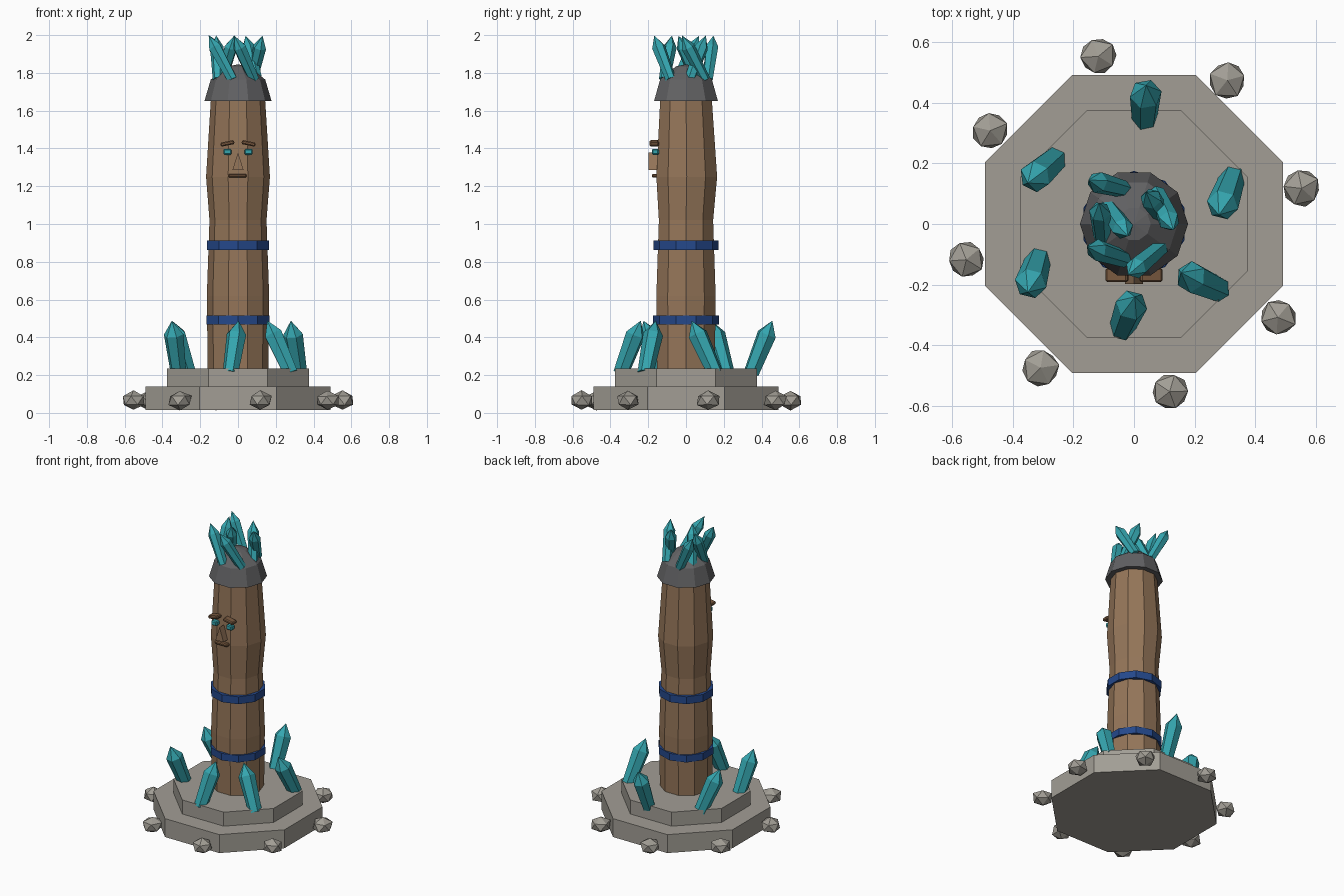
import bpy, bmesh, math, random
from mathutils import Vector, Matrix

if "Cube" in bpy.data.objects:
    bpy.data.objects.remove(bpy.data.objects["Cube"])

random.seed(4)


def material(name, rgb):
    m = bpy.data.materials.new(name)
    m.diffuse_color = (*rgb, 1)
    m.use_nodes = True
    m.node_tree.nodes["Principled BSDF"].inputs["Base Color"].default_value = m.diffuse_color
    return m


STONE = material("stone", (0.36, 0.34, 0.30))
WOOD = material("wood", (0.30, 0.18, 0.10))
DARK_WOOD = material("dark_wood", (0.19, 0.10, 0.05))
BLUE = material("blue_band", (0.018, 0.065, 0.26))
SLATE = material("slate", (0.12, 0.12, 0.125))
TEAL = material("teal_crystal", (0.035, 0.38, 0.43))


def finish(name, bm, mat):
    bmesh.ops.recalc_face_normals(bm, faces=bm.faces)
    me = bpy.data.meshes.new(name)
    bm.to_mesh(me)
    bm.free()
    me.materials.append(mat)
    ob = bpy.data.objects.new(name, me)
    bpy.context.collection.objects.link(ob)
    return ob


def loft(name, rings, sides, mat, rot=0.0, matrix=None):
    """Stack regular polygons (radius, z, y shift); radius 0 makes an apex."""
    bm = bmesh.new()
    loops = []
    for r, z, dy in rings:
        if r == 0:
            loops.append([bm.verts.new((0, dy, z))] * sides)
        else:
            loops.append([bm.verts.new((r * math.cos(rot + math.tau * i / sides),
                                        r * math.sin(rot + math.tau * i / sides) + dy, z))
                          for i in range(sides)])
    for a, b in zip(loops, loops[1:]):
        for i in range(sides):
            j = (i + 1) % sides
            face = [a[i], a[j], b[j], b[i]]
            bm.faces.new(list(dict.fromkeys(face)))
    for end in (loops[0], loops[-1]):
        if end[0] is not end[1]:
            bm.faces.new(end)
    if matrix:
        bm.transform(matrix)
    return finish(name, bm, mat)


def crystal(name, base, tip, radius):
    """Six-sided pointed crystal from base to tip."""
    base, tip = Vector(base), Vector(tip)
    d = tip - base
    mat = Matrix.Translation(base) @ d.to_track_quat('Z', 'Y').to_matrix().to_4x4()
    n = d.length
    return loft(name, [(radius * 0.8, 0, 0), (radius, n * 0.74, 0), (0, n, 0)], 6, TEAL,
                random.uniform(0, 1), mat)


def block(name, loc, size, mat, tilt=0.0, bevel=0.006):
    bm = bmesh.new()
    bmesh.ops.create_cube(bm, size=1, matrix=Matrix.Diagonal((*size, 1)))
    bmesh.ops.bevel(bm, geom=bm.edges[:], offset=bevel, segments=1, affect='EDGES')
    bm.transform(Matrix.Translation(loc) @ Matrix.Rotation(tilt, 4, 'Y'))
    return finish(name, bm, mat)


# Stepped octagonal plinth
OCT = math.pi / 8
K = 1 / math.cos(OCT)
loft("plinth_lower", [(0.491 * K, 0.015, 0), (0.491 * K, 0.14, 0)], 8, STONE, OCT)
loft("plinth_upper", [(0.375 * K, 0.14, 0), (0.375 * K, 0.235, 0)], 8, STONE, OCT)

# Ten-sided wooden post
loft("post", [(0.16, 0.20, 0), (0.165, 0.62, 0), (0.151, 1.02, 0),
              (0.169, 1.25, 0.004), (0.143, 1.67, 0)], 10, WOOD)

# Blue bands
loft("band_lower", [(0.175, 0.468, 0), (0.175, 0.515, 0)], 10, BLUE, math.pi / 2)
loft("band_upper", [(0.173, 0.862, 0), (0.173, 0.912, 0)], 10, BLUE, math.pi / 2)

# Domed cap
loft("cap", [(0.178, 1.65, 0), (0.144, 1.765, 0), (0.055, 1.835, 0), (0, 1.845, 0)], 10, SLATE)

# Face
for s, side in ((-1, "left"), (1, "right")):
    block("brow_" + side, (s * 0.056, -0.168, 1.427), (0.074, 0.048, 0.022), DARK_WOOD, s * 0.2)
    block("eye_" + side, (s * 0.056, -0.162, 1.382), (0.042, 0.036, 0.032), TEAL)
block("mouth", (-0.003, -0.165, 1.256), (0.098, 0.032, 0.02), DARK_WOOD)

bm = bmesh.new()
outline = [(-0.03, 1.285), (0.03, 1.285), (0, 1.378)]
tri = bm.faces.new([bm.verts.new((x, -0.198, z)) for x, z in outline])
ext = bmesh.ops.extrude_face_region(bm, geom=[tri], use_keep_orig=True)
bmesh.ops.translate(bm, vec=(0, 0.06, 0),
                    verts=[v for v in ext["geom"] if isinstance(v, bmesh.types.BMVert)])
finish("nose", bm, WOOD)

# Crystals on the plinth: base xy, tip xy
LOW = [((0.035, 0.345), (0.04, 0.457)), ((0.325, 0.155), (0.28, 0.03)),
       ((0.28, -0.215), (0.155, -0.16)), ((-0.04, -0.345), (0.003, -0.24)),
       ((-0.315, -0.115), (-0.35, -0.225)), ((-0.26, 0.215), (-0.35, 0.135))]
for i, (b, t) in enumerate(LOW):
    crystal(f"plinth_crystal_{i + 1}", (*b, 0.21), (*t, 0.488), 0.053)

# Crystals on the cap
TOP = [((-0.035, 0.115), (-0.15, 0.145)), ((-0.105, -0.045), (-0.115, 0.07)),
       ((-0.085, 0.055), (-0.02, -0.04)), ((-0.03, -0.115), (-0.155, -0.075)),
       ((0.085, -0.08), (-0.02, -0.168)), ((0.075, 0.10), (0.13, -0.02)),
       ((0.10, 0.02), (0.04, 0.105))]
for i, (b, t) in enumerate(TOP):
    crystal(f"cap_crystal_{i + 1}", (*b, 1.765), (*t, 1.997), 0.036)

# Ring of rough stones
for i in range(8):
    a = math.radians(12 + 45 * i)
    bm = bmesh.new()
    bmesh.ops.create_icosphere(bm, subdivisions=1, radius=0.066)
    for v in bm.verts:
        v.co *= random.uniform(0.94, 1.06)
    bm.transform(Matrix.Translation((0.565 * math.cos(a), 0.565 * math.sin(a), 0.066))
                 @ Matrix.Diagonal((1, 1, 0.78, 1))
                 @ Matrix.Rotation(random.uniform(0, 6), 4, 'Z'))
    finish(f"rim_stone_{i + 1}", bm, STONE)
